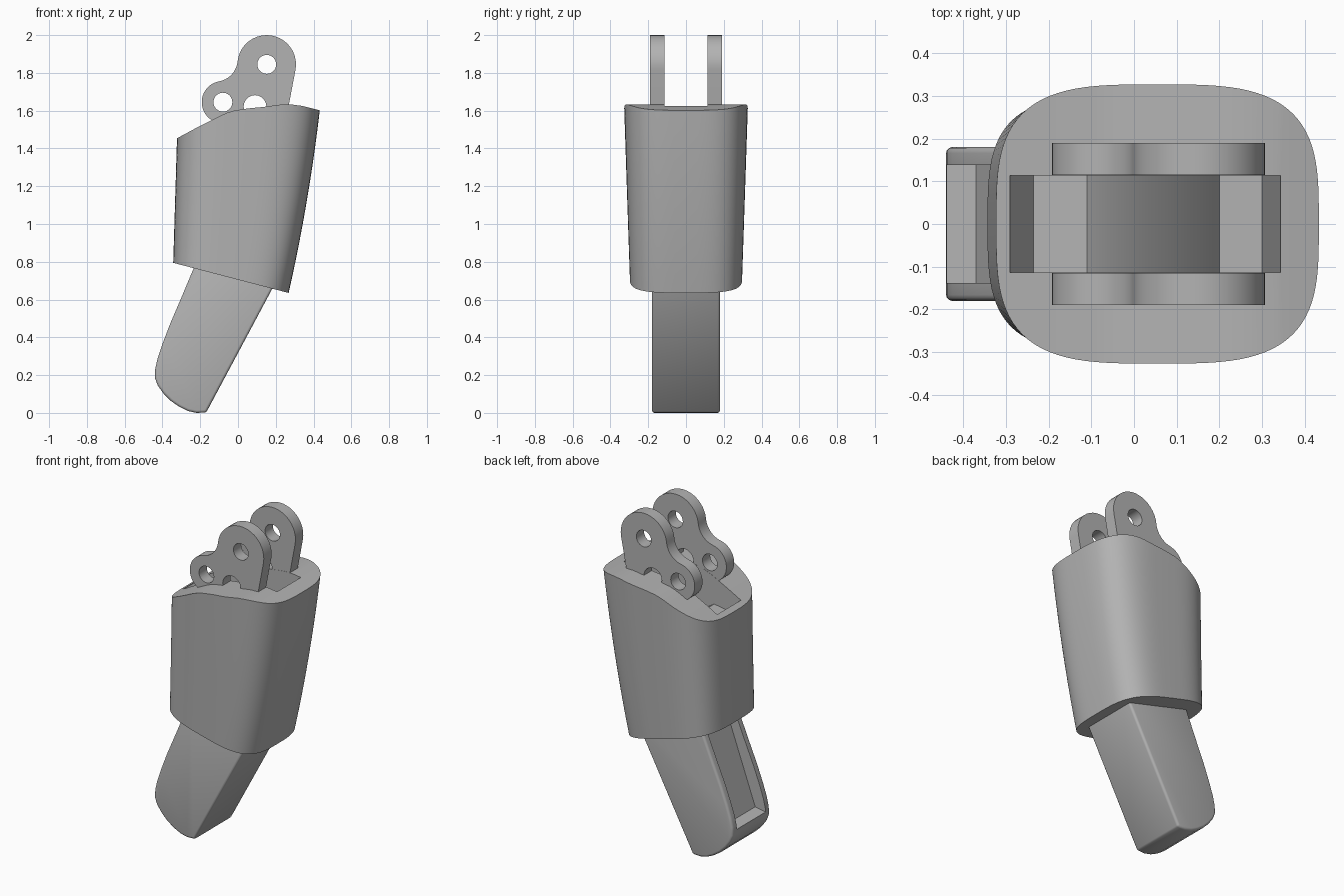
import bpy, bmesh, math
from mathutils import Vector

if "Cube" in bpy.data.objects:
    bpy.data.objects.remove(bpy.data.objects["Cube"], do_unlink=True)

grey = bpy.data.materials.new("plain_grey")
grey.use_nodes = True
COLOUR = (0.45, 0.45, 0.45, 1)
grey.diffuse_color = COLOUR
grey.node_tree.nodes["Principled BSDF"].inputs["Base Color"].default_value = COLOUR


def make_object(name, bm):
    bmesh.ops.recalc_face_normals(bm, faces=bm.faces)
    mesh = bpy.data.meshes.new(name)
    bm.to_mesh(mesh)
    bm.free()
    mesh.materials.append(grey)
    ob = bpy.data.objects.new(name, mesh)
    bpy.context.collection.objects.link(ob)
    return ob


def prism(name, outline, y0, y1):
    """Extrude an (x, z) outline along y."""
    bm = bmesh.new()
    near = [bm.verts.new((x, y0, z)) for x, z in outline]
    face = bm.faces.new(near)
    moved = bmesh.ops.extrude_face_region(bm, geom=[face])["geom"]
    bmesh.ops.translate(bm, vec=(0, y1 - y0, 0),
                        verts=[g for g in moved if isinstance(g, bmesh.types.BMVert)])
    return make_object(name, bm)


def arc(c, r, a0, a1, n=20):
    return [(c[0] + r * math.cos(a0 + (a1 - a0) * i / n),
             c[1] + r * math.sin(a0 + (a1 - a0) * i / n)) for i in range(n + 1)]


def apply(ob, kind, **settings):
    mod = ob.modifiers.new(kind, kind)
    for key, value in settings.items():
        setattr(mod, key, value)
    bpy.context.view_layer.objects.active = ob
    bpy.ops.object.modifier_apply(modifier=mod.name)


def cut(ob, cutter):
    apply(ob, "BOOLEAN", operation="DIFFERENCE", solver="EXACT", object=cutter)
    bpy.data.objects.remove(cutter, do_unlink=True)


def smooth(ob, degrees=30):
    bpy.ops.object.select_all(action="DESELECT")
    ob.select_set(True)
    bpy.context.view_layer.objects.active = ob
    bpy.ops.object.shade_smooth_by_angle(angle=math.radians(degrees))


# Sleeve: lofted rounded section between a sloping base and a wavy rim
RIM = [(-0.33, 1.45), (-0.2, 1.52), (-0.07, 1.585), (0.0, 1.607),
       (0.14, 1.62), (0.22, 1.632), (0.28, 1.633), (0.34, 1.625), (0.44, 1.6)]


def rim_height(x):
    for (xa, za), (xb, zb) in zip(RIM, RIM[1:]):
        if x <= xb:
            return za + (zb - za) * max(0, x - xa) / (xb - xa)
    return RIM[-1][1]


def base_height(x):
    return 0.705 - 0.261 * x


def power(v, p):
    return math.copysign(abs(v) ** p, v)


N, LEVELS = 96, 10
bm = bmesh.new()
rings = []
for k in range(LEVELS + 1):
    t = k / LEVELS
    left = -0.343 + 0.02 * t
    right = 0.268 + 0.215 * t - 0.05 * t * t
    half = 0.297 + 0.03 * t
    ring = []
    for i in range(N):
        a = math.tau * i / N
        x = (left + right) / 2 + (right - left) / 2 * power(math.cos(a), 0.59)
        y = half * power(math.sin(a), 0.59)
        z = base_height(x) * (1 - t) + rim_height(x) * t
        ring.append(bm.verts.new((x, y, z)))
    rings.append(ring)
for low, high in zip(rings, rings[1:]):
    for i in range(N):
        j = (i + 1) % N
        bm.faces.new((low[i], low[j], high[j], high[i]))
for ring in (rings[0], rings[-1]):
    for i in range(N // 2):
        ids = dict.fromkeys((i, i + 1, N - i - 1, (N - i) % N))
        bm.faces.new([ring[n] for n in ids])
sleeve = make_object("sleeve", bm)

# Stepped pocket between the hinge lugs
pocket = [(-0.29, 1.75), (-0.29, 1.465), (-0.235, 1.38), (-0.11, 1.4), (0.02, 1.32),
          (0.2, 1.0), (0.3, 1.0), (0.343, 1.625), (0.343, 1.75)]
cut(sleeve, prism("pocket_cutter", pocket, -0.114, 0.114))
smooth(sleeve)

# Hinge lugs: two blended rounds with three pin holes
big, small = Vector((0.152, 1.845)), Vector((-0.08, 1.645))
R, r, fillet = 0.155, 0.112, 0.12
gap = small - big
d1, d2 = R + fillet, r + fillet
along = (gap.length ** 2 + d1 ** 2 - d2 ** 2) / (2 * gap.length)
u = gap.normalized()
blend = big + u * along + Vector((u.y, -u.x)) * math.sqrt(d1 ** 2 - along ** 2)


def heading(a, b):
    return math.atan2(b.y - a.y, b.x - a.x)


to_big, to_small = heading(big, blend), heading(small, blend)
outline = arc(big, R, math.radians(-10), to_big % math.tau)
outline += arc(blend, fillet, heading(blend, big), heading(blend, small), 12)[1:]
outline += arc(small, r, to_small, math.radians(240))[1:]
outline += [(-0.1, 1.45), (0.235, 1.45)]

for side, name in ((-1, "front_lug"), (1, "back_lug")):
    lug = prism(name, outline, side * 0.115, side * 0.19)
    for centre, radius in ((big, 0.05), (small, 0.05), ((0.09, 1.622), 0.06)):
        hole = arc(centre, radius, 0, math.tau, 32)[:-1]
        cut(lug, prism("pin_cutter", hole, -0.3, 0.3))
    smooth(lug)

# Tongue: curved finger-like blade with softened side edges
blade = [(0.215, 0.72), (-0.165, 0.008), (-0.175, 0.002), (-0.22, 0.0), (-0.265, 0.01),
         (-0.31, 0.032), (-0.355, 0.063), (-0.395, 0.103), (-0.425, 0.145), (-0.44, 0.185),
         (-0.438, 0.235), (-0.425, 0.29), (-0.4, 0.365), (-0.36, 0.47), (-0.3, 0.61),
         (-0.235, 0.765), (-0.2, 0.84)]
tongue = prism("tongue", blade, -0.18, 0.18)
apply(tongue, "BEVEL", width=0.014, segments=3, limit_method="ANGLE",
      angle_limit=math.radians(60))

# Straight-floored recess along the tongue's outer curve
recess = [(-0.6, 0.18), (-0.37, 0.225), (-0.175, 0.765), (-0.145, 0.85), (-0.6, 0.85)]
cut(tongue, prism("recess_cutter", recess, -0.138, 0.138))
smooth(tongue, 35)
